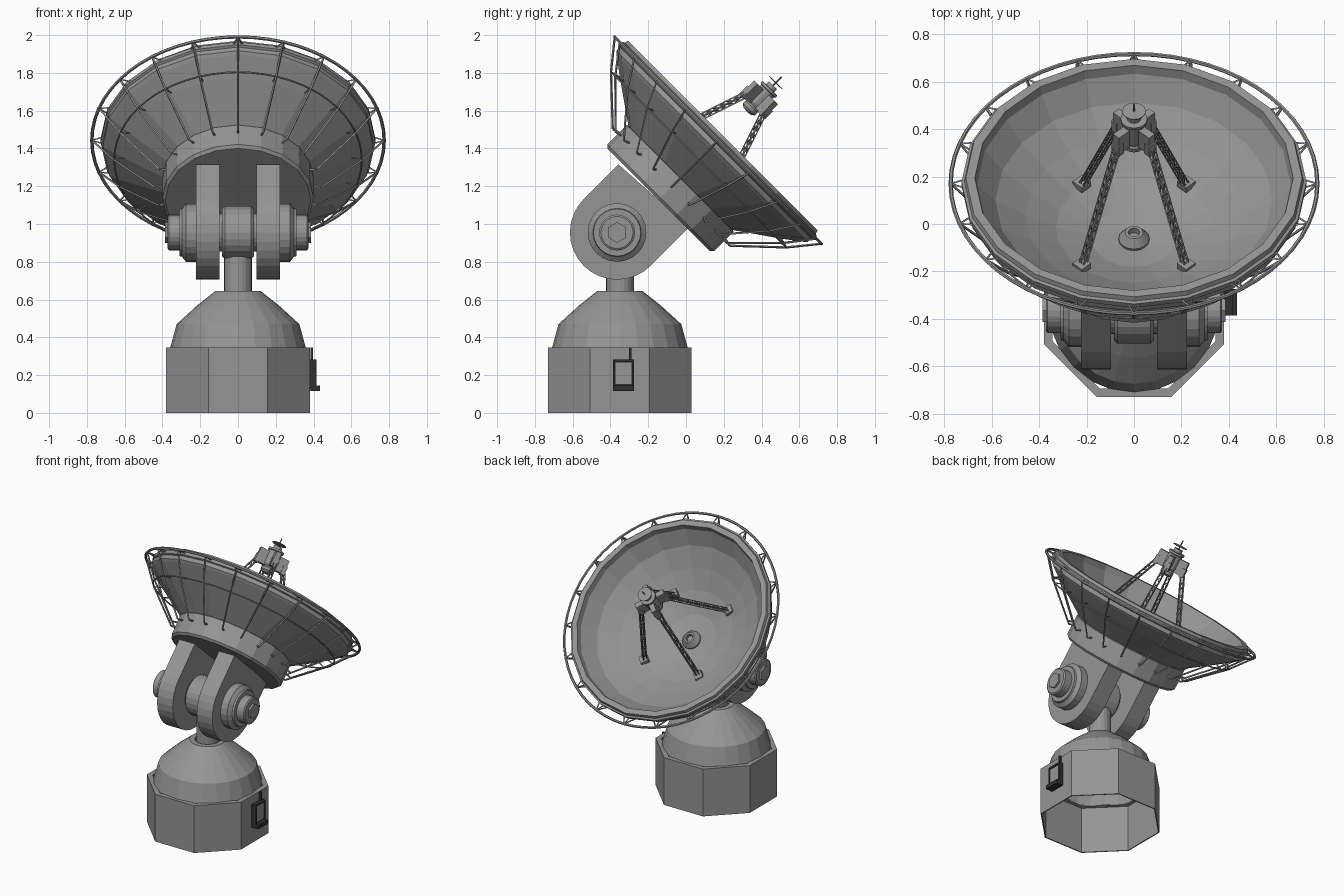
import bpy, bmesh, math
from mathutils import Matrix, Vector

if "Cube" in bpy.data.objects:
    bpy.data.objects.remove(bpy.data.objects["Cube"])

def mat(name, v):
    m = bpy.data.materials.new(name)
    m.diffuse_color = (v, v, v, 1)
    m.use_nodes = True
    m.node_tree.nodes["Principled BSDF"].inputs["Base Color"].default_value = m.diffuse_color
    return m

GREY = mat("mid_grey", 0.30)
DARK = mat("black_frame", 0.03)

# Frames: dish axis tilted 45 degrees, hinge axis along x, base centre
DISH = Matrix.Translation((0, 0.17, 1.443)) @ Matrix.Rotation(math.radians(-45), 4, 'X')
HINGE = Matrix.Translation((0, -0.365, 0.955)) @ Matrix.Rotation(math.radians(90), 4, 'Y')
BASE = Matrix.Translation((0, -0.35, 0))

def finish(bm, name, m, material=GREY):
    bmesh.ops.recalc_face_normals(bm, faces=bm.faces)
    bm.transform(m)
    me = bpy.data.meshes.new(name)
    bm.to_mesh(me)
    bm.free()
    me.materials.append(material)
    ob = bpy.data.objects.new(name, me)
    bpy.context.collection.objects.link(ob)
    return ob

def lathe(name, prof, n, m, closed=False, turn=0.0, material=GREY):
    """Spin an (r, z) profile into n flat sides."""
    bm = bmesh.new()
    rows = []
    for r, z in prof:
        if r == 0:
            rows.append([bm.verts.new((0, 0, z))] * n)
        else:
            rows.append([bm.verts.new((r * math.cos(turn + math.tau * i / n),
                                       r * math.sin(turn + math.tau * i / n), z)) for i in range(n)])
    pairs = list(zip(rows, rows[1:])) + ([(rows[-1], rows[0])] if closed else [])
    for a, b in pairs:
        for i in range(n):
            j = (i + 1) % n
            vs = list(dict.fromkeys((a[i], a[j], b[j], b[i])))
            if len(vs) > 2:
                bm.faces.new(vs)
    return finish(bm, name, m, material)

def rod(bm, a, b, r, n=4):
    a, b = Vector(a), Vector(b)
    d = b - a
    m = Matrix.Translation((a + b) / 2) @ d.to_track_quat('Z', 'Y').to_matrix().to_4x4()
    bmesh.ops.create_cone(bm, cap_ends=True, segments=n, radius1=r, radius2=r, depth=d.length, matrix=m)

def box(bm, c, s, rot=Matrix()):
    bmesh.ops.create_cube(bm, size=1, matrix=Matrix.Translation(c) @ rot @ Matrix.Diagonal((*s, 1)))

def hoop(name, r, z, t, n=60):
    prof = [(r + t * math.cos(math.tau * k / 6), z + t * math.sin(math.tau * k / 6)) for k in range(6)]
    return lathe(name, prof, n, DISH, closed=True)

def polar(r, ang, z):
    return Vector((r * math.cos(ang), r * math.sin(ang), z))

# Hollow octagonal base with an open underside
k = 1 / math.cos(math.pi / 8)
lathe("base_wall", [(0.372 * k, 0), (0.38 * k, 0), (0.38 * k, 0.345), (0.345 * k, 0.345),
                    (0.345 * k, 0.335), (0.372 * k, 0.335)], 8, BASE, True, math.pi / 8)
# Dome, collar and post
lathe("base_dome", [(0.362, 0.335), (0.355, 0.36), (0.325, 0.47), (0.215, 0.57),
                    (0.12, 0.645), (0.085, 0.645), (0.08, 0.63), (0, 0.63)], 24, BASE)
lathe("post", [(0.074, 0.62), (0.074, 0.92), (0, 0.92)], 20, Matrix.Translation((0, -0.35, 0)))

# Control box on the right side of the base
bm = bmesh.new()
box(bm, (0.39, -0.331, 0.20), (0.03, 0.112, 0.165))
for y in (-0.381, -0.281):
    box(bm, (0.405, y, 0.20), (0.02, 0.012, 0.165))
box(bm, (0.405, -0.331, 0.277), (0.02, 0.112, 0.012))
box(bm, (0.41, -0.331, 0.13), (0.05, 0.112, 0.028))
box(bm, (0.39, -0.296, 0.31), (0.014, 0.014, 0.07))
finish(bm, "control_box", Matrix(), DARK)
bm = bmesh.new()
box(bm, (0.406, -0.331, 0.21), (0.008, 0.085, 0.115))
finish(bm, "control_box_panel", Matrix())

# Hinge barrel between the arms and stepped bearings outside them
lathe("hinge_barrel", [(0, -0.11), (0.10, -0.11), (0.10, -0.085), (0.125, -0.085), (0.14, -0.07), (0.14, 0.07),
                       (0.125, 0.085), (0.10, 0.085), (0.10, 0.11), (0, 0.11)], 24, HINGE)
for s, side in ((1, "right"), (-1, "left")):
    lathe(side + "_bearing", [(r, s * z) for r, z in (
        (0.155, 0.2), (0.155, 0.275), (0.128, 0.297), (0.125, 0.31), (0.095, 0.31),
        (0.095, 0.365), (0.085, 0.372), (0.055, 0.372))] + [(0, s * 0.372)], 24, HINGE)
    lathe(side + "_hinge_bolt", [(0.055, s * 0.36), (0.055, s * 0.386), (0, s * 0.386)], 6, HINGE)
    # Arm: plate with a round end, reaching to the drum
    bm = bmesh.new()
    pts = [(0.25 * math.cos(math.pi * (1 + i / 16)), 0.25 * math.sin(math.pi * (1 + i / 16))) for i in range(17)]
    pts += [(0.25, 0.29), (-0.25, 0.26)]
    f = bm.faces.new([bm.verts.new((s * 0.097, y - 0.033, z - 0.723)) for y, z in pts])
    ext = bmesh.ops.extrude_face_region(bm, geom=[f])["geom"]
    bmesh.ops.translate(bm, verts=[v for v in ext if isinstance(v, bmesh.types.BMVert)], vec=(s * 0.126, 0, 0))
    finish(bm, side + "_arm", DISH)

# Dish shell and the drum behind it
lathe("dish", [(0, -0.345), (0.18, -0.318), (0.33, -0.26), (0.46, -0.185), (0.585, -0.10),
               (0.662, -0.005), (0.672, 0.035), (0.71, 0.035), (0.716, 0.015), (0.728, 0.01),
               (0.728, -0.012), (0.716, -0.018), (0.716, -0.045), (0.70, -0.06),
               (0.60, -0.135), (0.385, -0.285)], 20, DISH)
lathe("drum", [(0.37, -0.27), (0.40, -0.285), (0.40, -0.43), (0.385, -0.445), (0, -0.445)], 20, DISH)
lathe("dish_hub", [(0.065, -0.35), (0.065, -0.325), (0.038, -0.29), (0.025, -0.29),
                   (0.022, -0.315), (0, -0.315)], 16, DISH)

# Outer cage: two hoops, twenty ribs and short struts
hoop("outer_hoop", 0.774, 0.0, 0.009)
hoop("middle_hoop", 0.655, -0.145, 0.005)
bm = bmesh.new()
for i in range(20):
    a = math.tau * i / 20
    p = [polar(0.39, a, -0.34), polar(0.437, a, -0.352), polar(0.657, a, -0.145), polar(0.774, a, 0)]
    for u, v in zip(p, p[1:]):
        rod(bm, u, v, 0.006)
    rod(bm, p[2], polar(0.60, a, -0.13), 0.004)
    for d in (-0.035, 0.035):
        rod(bm, p[3], polar(0.715, a + d, 0), 0.005)
finish(bm, "cage_ribs", DISH)

# Four lattice legs with foot plates carrying the feed
bm = bmesh.new()
for sx in (-1, 1):
    for sy in (-1, 1):
        a = Vector((sx * 0.22, sy * 0.244, -0.255))
        b = Vector((sx * 0.072, sy * 0.066, 0.28))
        q = (b - a).to_track_quat('Z', 'Y')
        offs = [q @ Vector((x, y, 0)) for x, y in ((-.011, -.011), (.011, -.011), (.011, .011), (-.011, .011))]
        for j in range(4):
            rod(bm, a + offs[j], b + offs[j], 0.004)
            for n in range(14):
                o, e = (offs[j], offs[(j + 1) % 4]) if n % 2 else (offs[(j + 1) % 4], offs[j])
                rod(bm, a.lerp(b, n / 14) + o, a.lerp(b, (n + 1) / 14) + e, 0.0025, 3)
        box(bm, a + Vector((0, 0, 0.01)), (0.055, 0.055, 0.03), Matrix.Rotation(math.pi / 4, 4, 'Z'))
finish(bm, "feed_legs", DISH)

# Feed head: horn, body, brackets, reflector disc and pin
lathe("feed_horn", [(0, 0.215), (0.028, 0.217), (0.045, 0.232), (0.045, 0.25), (0.03, 0.27)], 16, DISH)
lathe("feed_body", [(0, 0.262), (0.04, 0.262), (0.048, 0.275), (0.048, 0.37), (0.056, 0.375), (0.056, 0.388),
                    (0.03, 0.39), (0.03, 0.412), (0, 0.412)], 16, DISH)
lathe("feed_disc", [(0, 0.428), (0.05, 0.430), (0.05, 0.434), (0, 0.434)], 16, DISH)
bm = bmesh.new()
rod(bm, (0, 0, 0.40), (0, 0, 0.475), 0.004, 6)
finish(bm, "feed_pin", DISH)
bm = bmesh.new()
for i in range(4):
    r = Matrix.Rotation(math.pi / 4 + i * math.pi / 2, 4, 'Z')
    box(bm, r @ Vector((0.075, 0, 0.31)), (0.065, 0.035, 0.10), r)
    box(bm, r @ Vector((0.098, 0, 0.285)), (0.03, 0.045, 0.06), r)
finish(bm, "feed_brackets", DISH)
